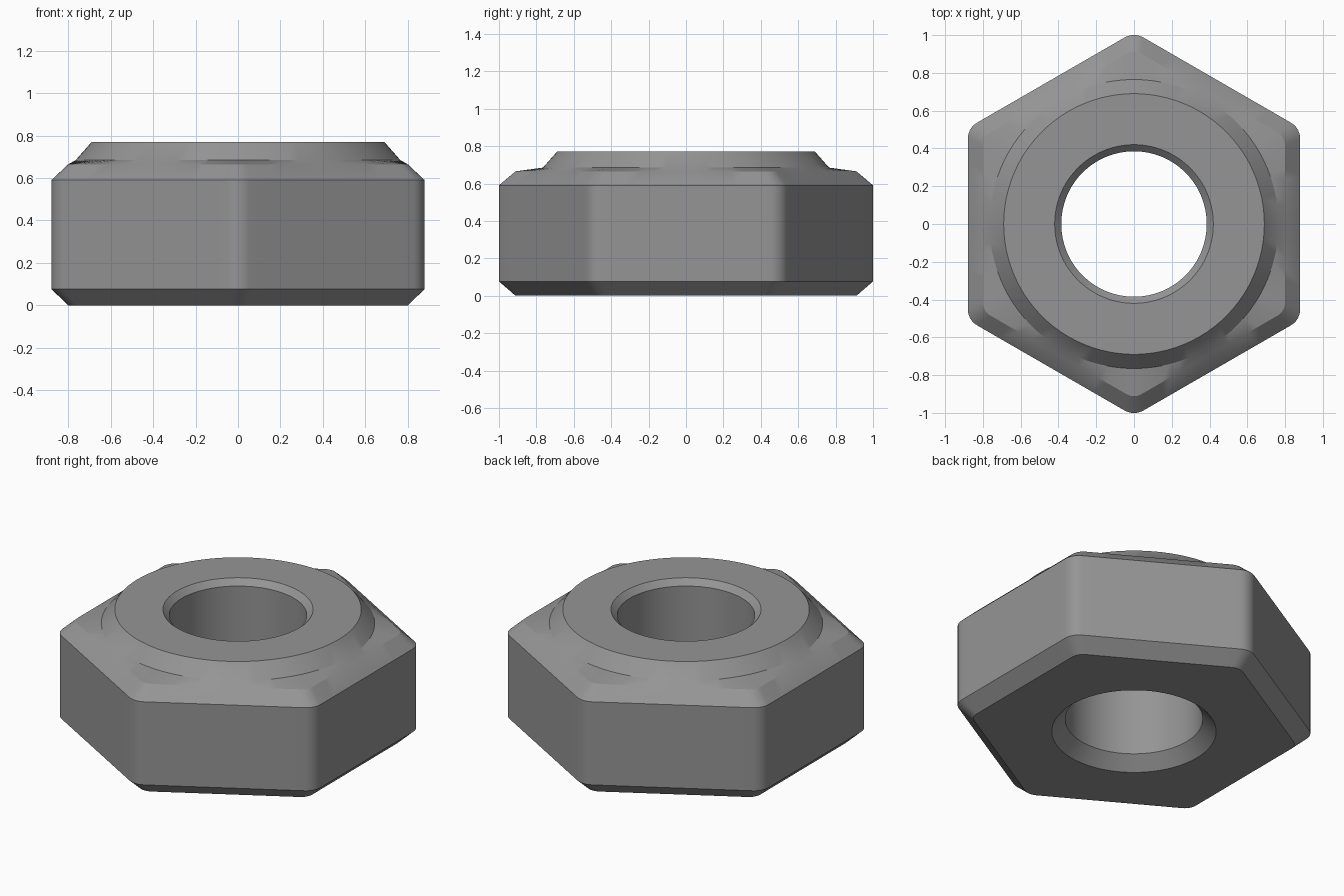
import bpy, bmesh
from math import sin, cos, pi, radians

cube = bpy.data.objects.get("Cube")
if cube:
    bpy.data.objects.remove(cube, do_unlink=True)

steel = bpy.data.materials.new("grey steel")
steel.use_nodes = True
GREY = (0.3, 0.3, 0.3, 1)
steel.diffuse_color = GREY
bsdf = next(n for n in steel.node_tree.nodes if n.type == 'BSDF_PRINCIPLED')
bsdf.inputs["Base Color"].default_value = GREY

ARC, FLAT = 6, 14          # segments per rounded corner and per flat side
CORNER = radians(3)        # half the angle taken up by a rounded corner


def hexagon(apothem, radius, z):
    """Hexagon outline with rounded corners, starting at a corner."""
    centre = (apothem - radius) / cos(pi / 6)
    half = apothem * 0.577 - radius * 0.577
    pts = []
    for side in range(6):
        a = side * pi / 3 + pi / 6
        for i in range(ARC + 1):
            t = a - pi / 6 + i / ARC * pi / 3
            pts.append((centre * cos(a) + radius * cos(t),
                        centre * sin(a) + radius * sin(t), z))
        n = a + pi / 6
        for i in range(1, FLAT):
            s = half * (2 * i / FLAT - 1)
            pts.append((apothem * cos(n) - s * sin(n),
                        apothem * sin(n) + s * cos(n), z))
    return pts


def circle(radius, z):
    """Circle with the same number of points as the hexagon."""
    pts = []
    for side in range(6):
        a = side * pi / 3 + pi / 6
        angles = [a + CORNER * (2 * i / ARC - 1) for i in range(ARC + 1)]
        flat = pi / 3 - 2 * CORNER
        angles += [a + CORNER + flat * i / FLAT for i in range(1, FLAT)]
        pts += [(radius * cos(t), radius * sin(t), z) for t in angles]
    return pts


# Nut cross-section as a closed loop of outlines, from the bottom rim around
rings = [
    circle(0.46, 0), hexagon(0.80, 0.08, 0),           # underside
    hexagon(0.88, 0.10, 0.077), hexagon(0.88, 0.10, 0.59),  # wrench flats
    hexagon(0.80, 0.08, 0.665),                        # upper chamfer
    circle(0.765, 0.685), circle(0.69, 0.77),          # collar
    circle(0.42, 0.77), circle(0.385, 0.735),          # bore mouth
    circle(0.385, 0.077),                              # bore
]

bm = bmesh.new()
loops = [[bm.verts.new(p) for p in ring] for ring in rings]
for k, low in enumerate(loops):
    high = loops[(k + 1) % len(loops)]
    for i in range(len(low)):
        j = (i + 1) % len(low)
        bm.faces.new((low[i], low[j], high[j], high[i]))
bmesh.ops.recalc_face_normals(bm, faces=bm.faces)
mesh = bpy.data.meshes.new("hex_nut")
bm.to_mesh(mesh)
bm.free()
mesh.materials.append(steel)

nut = bpy.data.objects.new("hex_nut", mesh)
bpy.context.collection.objects.link(nut)
bpy.ops.object.select_all(action='DESELECT')
nut.select_set(True)
bpy.context.view_layer.objects.active = nut
bpy.ops.object.shade_smooth_by_angle(angle=radians(25))
